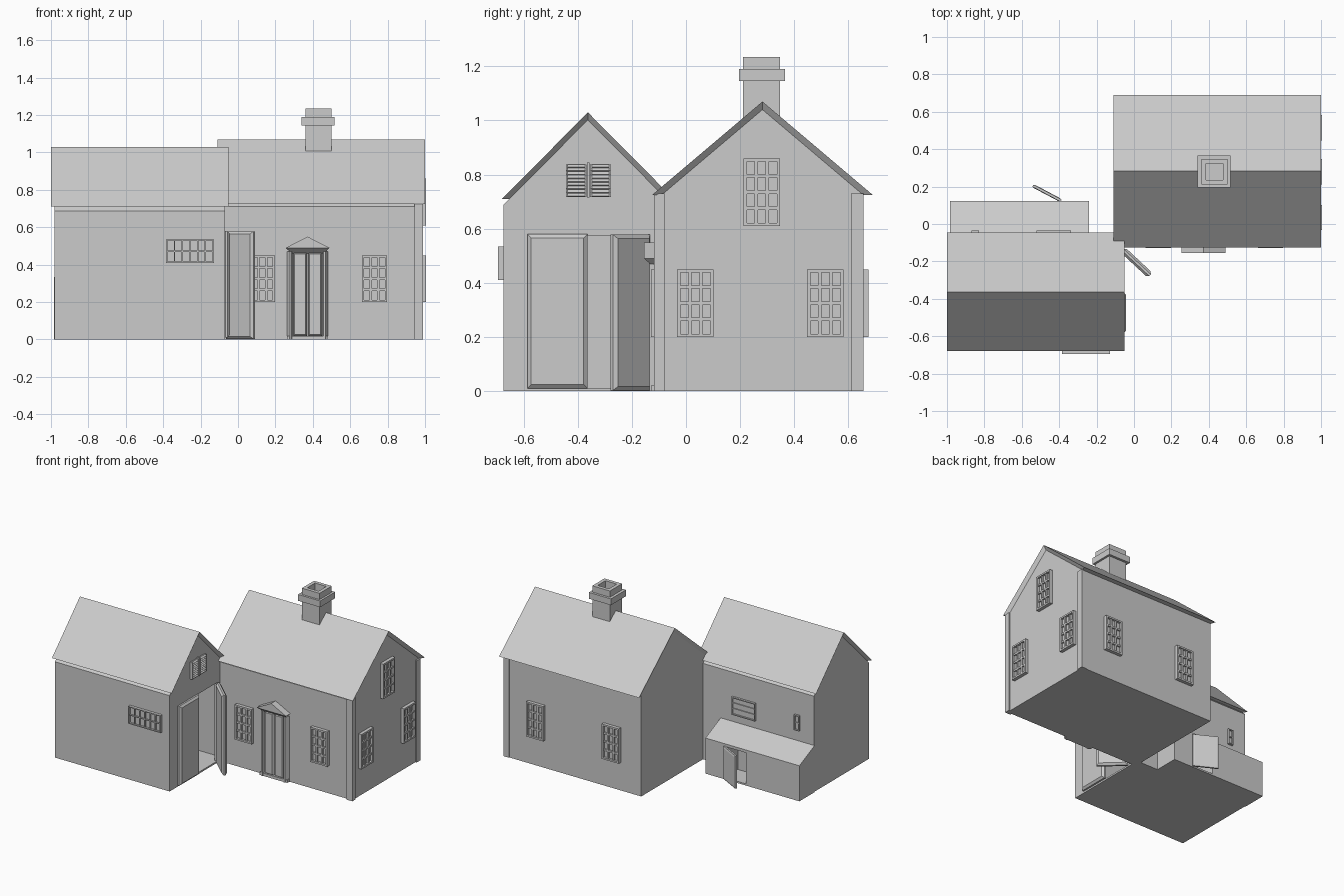
import bpy, bmesh, math
from mathutils import Matrix, Vector

default_cube = bpy.data.objects.get("Cube")
if default_cube:
    bpy.data.objects.remove(default_cube, do_unlink=True)

grey = bpy.data.materials.new("plain_grey")
grey.use_nodes = True
colour = (0.6, 0.6, 0.6, 1)
grey.diffuse_color = colour
grey.node_tree.nodes["Principled BSDF"].inputs["Base Color"].default_value = colour


def finish(name, bm, matrix=None):
    """Turn a bmesh into a named object with the shared material."""
    bmesh.ops.recalc_face_normals(bm, faces=bm.faces[:])
    mesh = bpy.data.meshes.new(name)
    bm.to_mesh(mesh)
    bm.free()
    mesh.materials.append(grey)
    obj = bpy.data.objects.new(name, mesh)
    bpy.context.collection.objects.link(obj)
    if matrix:
        obj.matrix_world = matrix
    return obj


def add_box(bm, x, y, z):
    """Each argument is a (low, high) pair."""
    low, high = (Vector(corner) for corner in zip(x, y, z))
    matrix = Matrix.Translation((low + high) / 2) @ Matrix.Diagonal((*(high - low), 1))
    return bmesh.ops.create_cube(bm, size=1, matrix=matrix)["verts"]


def box(name, x, y, z):
    bm = bmesh.new()
    add_box(bm, x, y, z)
    return finish(name, bm)


def loft(bm, first, second):
    """Join two matching closed outlines into a solid."""
    a = [bm.verts.new(p) for p in first]
    b = [bm.verts.new(p) for p in second]
    bm.faces.new(a)
    bm.faces.new(b)
    for i in range(len(a)):
        j = (i + 1) % len(a)
        bm.faces.new((a[i], a[j], b[j], b[i]))


def extrude_x(name, outline, x):
    bm = bmesh.new()
    loft(bm, *[[(end, y, z) for y, z in outline] for end in x])
    return finish(name, bm)


def carve(target, cutters):
    for cutter in cutters:
        cutter.hide_render = True
        cutter.hide_set(True)
        cutter.display_type = 'WIRE'
        mod = target.modifiers.new(cutter.name, 'BOOLEAN')
        mod.operation = 'DIFFERENCE'
        mod.solver = 'EXACT'
        mod.object = cutter


def gable_building(prefix, roof_x, roof_y, eave, ridge, wall_x, wall_y, drop):
    """Pentagonal walls under a ridged roof with undercut verges and flat soffits."""
    mid = sum(roof_y) / 2
    half = roof_y[1] - mid
    slope = (ridge - eave) / half
    top = ridge - drop
    outline = [(y, 0) for y in wall_y]
    outline += [(wall_y[1], top - slope * (wall_y[1] - mid)), (mid, top),
                (wall_y[0], top - slope * (mid - wall_y[0]))]
    walls = extrude_x(prefix + "_walls", outline, wall_x)

    inner = half - drop / slope
    bm = bmesh.new()
    sections = []
    for outer_x, inner_x in zip(roof_x, wall_x):
        sections.append([(outer_x, roof_y[0], eave), (outer_x, mid, ridge),
                         (outer_x, roof_y[1], eave), (inner_x, mid + inner, eave),
                         (inner_x, mid, top), (inner_x, mid - inner, eave)])
    a, b = ([bm.verts.new(p) for p in s] for s in sections)
    for i in range(6):
        j = (i + 1) % 6
        bm.faces.new((a[i], a[j], b[j], b[i]))
    for end in (a, b):
        bm.faces.new((end[0], end[1], end[4], end[5]))
        bm.faces.new((end[1], end[2], end[3], end[4]))
    finish(prefix + "_roof", bm)
    return walls


def placed(position, turn):
    return Matrix.Translation(position) @ Matrix.Rotation(math.radians(turn), 4, 'Z')


def window(name, position, turn, width, height, columns, rows, bar=0.012, depth=0.024):
    """Frame and glazing bars on a thin pane; position is the sill centre."""
    bm = bmesh.new()
    half = width / 2
    add_box(bm, (-half, half), (-depth / 3, 0.004), (0, height))
    for i in range(columns + 1):
        x = -half + bar / 2 + (width - bar) * i / columns
        out = depth if i in (0, columns) else depth * 0.8
        add_box(bm, (x - bar / 2, x + bar / 2), (-out, 0), (0, height))
    for i in range(rows + 1):
        z = bar / 2 + (height - bar) * i / rows
        out = depth if i in (0, rows) else depth * 0.8
        add_box(bm, (-half, half), (-out, 0), (z - bar / 2, z + bar / 2))
    return finish(name, bm, placed(position, turn))


def panel_door(name, hinge, turn, width, height, border=0.02, raised=0.012):
    """Door leaf running along local x, with a raised chamfered panel on each side."""
    bm = bmesh.new()
    add_box(bm, (0, width), (-0.006, 0.006), (0, height))
    bm.normal_update()
    sides = [f for f in bm.faces if abs(f.normal.y) > 0.9]
    bmesh.ops.inset_individual(bm, faces=sides, thickness=border, depth=raised)
    return finish(name, bm, placed(hinge, turn))


# Main house
main_wall_x, main_wall_y = (-0.1, 0.98), (-0.105, 0.65)
gable_building("house", (-0.11, 1), (-0.125, 0.69), 0.725, 1.07,
               main_wall_x, main_wall_y, 0.03)
box("front_corner_board", (0.945, 0.99), (-0.118, -0.08), (0, 0.73))
box("back_corner_board", (0.945, 0.99), (0.61, 0.655), (0, 0.73))

# House windows
size = (0.135, 0.25, 3, 4)
for side, x in (("left", 0.73), ("right", 0.13)):
    window("front_window_" + side, (x, main_wall_y[0], 0.2), 0, *size)
    window("back_window_" + side, (x, main_wall_y[1], 0.2), 180, *size)
for part, y, z in (("front", 0.035, 0.2), ("back", 0.515, 0.2), ("attic", 0.28, 0.61)):
    window("gable_window_" + part, (main_wall_x[1], y, z), 90, *size)

# Front entrance: chamfered surround, double leaves, cornice and pediment
wall = main_wall_y[0]
door_x = 0.372
for side in (-1, 1):
    bm = bmesh.new()
    outline = [(0.08, 0), (0.085, -0.03), (0.095, -0.03), (0.11, 0)]
    loft(bm, *[[(door_x + side * u, wall + v, z) for u, v in outline] for z in (0, 0.47)])
    finish("door_pilaster", bm)
    start = door_x - 0.076 if side < 0 else door_x + 0.004
    panel_door("front_door_leaf", (start, wall - 0.006, 0.02), 0, 0.072, 0.445, 0.01)
box("door_sill", (door_x - 0.11, door_x + 0.11), (wall - 0.025, wall), (0, 0.02))
bm = bmesh.new()
rings = []
for half, front, z in ((0.085, wall - 0.015, 0.46), (0.117, wall - 0.05, 0.49)):
    rings.append([(door_x - half, wall, z), (door_x + half, wall, z),
                  (door_x + half, front, z), (door_x - half, front, z)])
loft(bm, *rings)
finish("door_cornice", bm)
bm = bmesh.new()
loft(bm, *[[(door_x - 0.117, y, 0.49), (door_x + 0.117, y, 0.49), (door_x, y, 0.55)]
           for y in (wall - 0.05, wall)])
finish("door_pediment", bm)

# Chimney with a band and an open flue
stack = box("chimney_stack", (0.36, 0.5), (0.21, 0.348), (0.9, 1.235))
band = box("chimney_band", (0.34, 0.515), (0.195, 0.365), (1.145, 1.19))
flue = box("flue_cutter", (0.385, 0.475), (0.235, 0.323), (1.1, 1.3))
carve(stack, [flue])
carve(band, [flue])

# Garage, hollow behind an open doorway
garage_x, garage_y = (-0.98, -0.07), (-0.675, -0.05)
garage = gable_building("garage", (-1, -0.05), (-0.68, -0.045), 0.71, 1.03,
                        garage_x, garage_y, 0.028)
carve(garage, [
    box("garage_room_cutter", (-0.96, -0.09), (-0.655, -0.07), (0.012, 0.66)),
    box("garage_doorway_cutter", (-0.12, 0), (-0.58, -0.135), (0.012, 0.575))])
leaf = (0.222, 0.57)
panel_door("garage_door_closed", (-0.062, -0.586, 0.01), 90, *leaf)
panel_door("garage_door_open", (-0.06, -0.138, 0.003), -43, 0.2, 0.575)

# Louvred gable shutters
for side, y in (("front", -0.406), ("back", -0.316)):
    bm = bmesh.new()
    add_box(bm, (-0.037, 0.037), (-0.008, 0), (0, 0.12))
    for x in (-0.035, 0.035):
        add_box(bm, (x - 0.003, x + 0.003), (-0.018, 0), (0, 0.12))
    slats = 9
    for i in range(slats):
        z = 0.12 * (i + 0.5) / slats
        verts = add_box(bm, (-0.035, 0.035), (-0.002, 0.002), (-0.007, 0.007))
        bmesh.ops.rotate(bm, verts=verts, matrix=Matrix.Rotation(-0.8, 3, 'X'))
        bmesh.ops.translate(bm, verts=verts, vec=(0, -0.012, z))
    finish("shutter_" + side, bm, placed((garage_x[1], y, 0.718), 90))
box("shutter_post", (garage_x[1], garage_x[1] + 0.02), (-0.365, -0.357), (0.715, 0.845))

# Garage windows
window("garage_front_window", (-0.257, garage_y[0], 0.41), 0, 0.255, 0.125, 6, 2, 0.007, 0.02)
window("garage_back_window", (-0.428, garage_y[1], 0.388), 180, 0.185, 0.127, 1, 3, 0.007, 0.015)
window("garage_small_window", (-0.85, garage_y[1], 0.41), 180, 0.04, 0.11, 1, 2, 0.007, 0.015)

# Rear lean-to with an open door
shed = extrude_x("lean_to", [(-0.052, 0), (0.122, 0), (0.122, 0.255), (-0.052, 0.335)],
                 (-0.985, -0.24))
carve(shed, [box("lean_to_doorway_cutter", (-0.56, -0.39), (-0.03, 0.2), (0.012, 0.235))])
panel_door("lean_to_door", (-0.39, 0.125, 0.005), 152, 0.17, 0.235, 0.016, 0.003)
